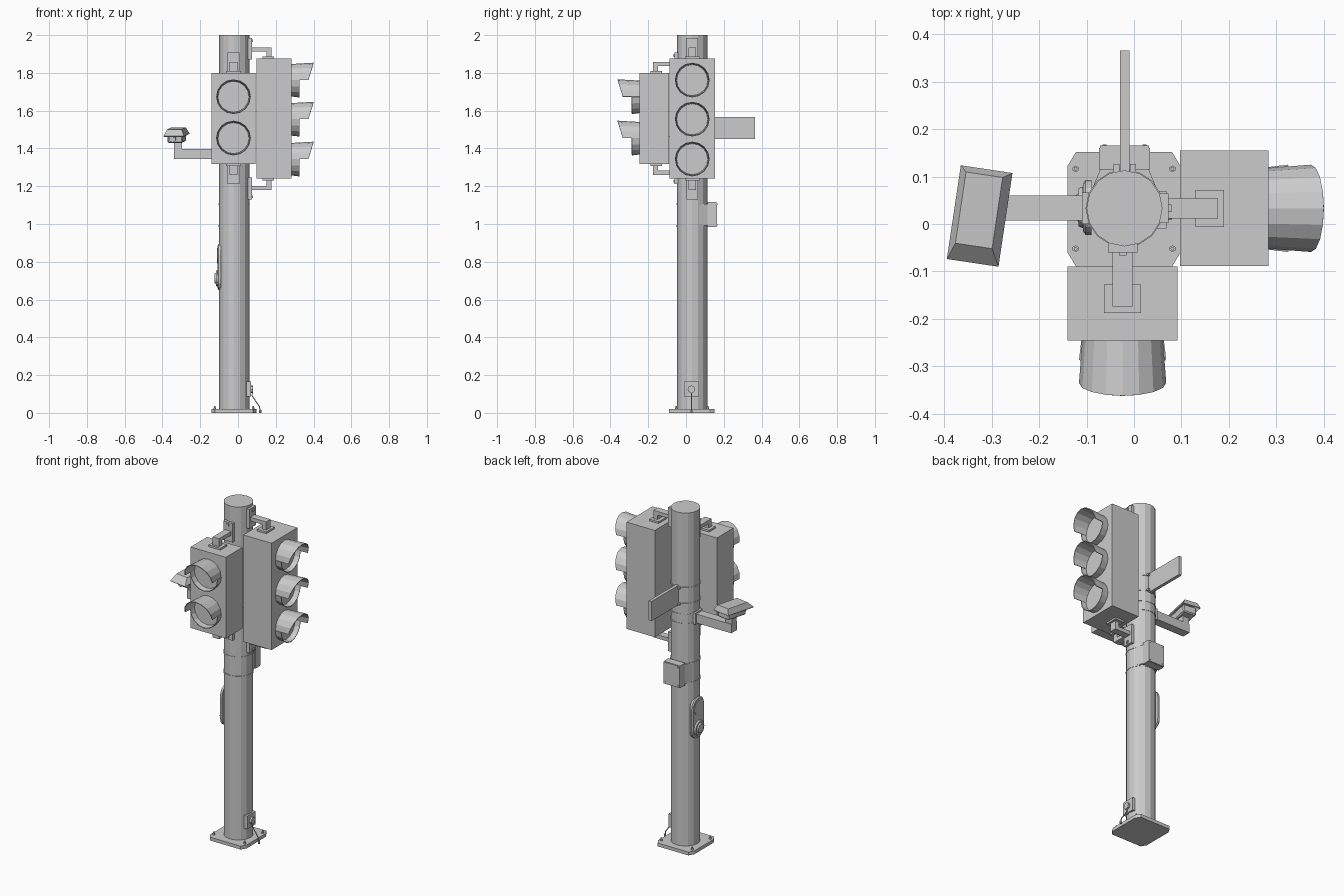
import bpy, bmesh, math
from mathutils import Matrix, Vector

if "Cube" in bpy.data.objects:
    bpy.data.objects.remove(bpy.data.objects["Cube"])

PX, PY, PR = -0.02, 0.033, 0.08      # pole centre and radius
POLE = Matrix.Translation((PX, PY, 0))


def finish(name, bm, M=Matrix(), recalc=True):
    if recalc:
        bmesh.ops.recalc_face_normals(bm, faces=bm.faces)
    bm.transform(M)
    me = bpy.data.meshes.new(name)
    bm.to_mesh(me)
    bm.free()
    ob = bpy.data.objects.new(name, me)
    bpy.context.collection.objects.link(ob)
    return ob


def box(name, lo, hi, M=Matrix(), bevel=0):
    bm = bmesh.new()
    lo, hi = Vector(lo), Vector(hi)
    bmesh.ops.create_cube(bm, size=1, matrix=Matrix.Translation((lo + hi) / 2) @ Matrix.Diagonal((*(hi - lo), 1)))
    if bevel:
        bmesh.ops.bevel(bm, geom=bm.edges[:], offset=bevel, segments=1, affect='EDGES')
    return finish(name, bm, M)


def cyl(name, base, r, h, n=16, axis='Z', M=Matrix(), r2=None):
    # cylinder growing from base along axis
    R = {'Z': Matrix(), 'X': Matrix.Rotation(math.pi / 2, 4, 'Y'), '-X': Matrix.Rotation(-math.pi / 2, 4, 'Y'),
         'Y': Matrix.Rotation(-math.pi / 2, 4, 'X'), '-Y': Matrix.Rotation(math.pi / 2, 4, 'X')}[axis]
    bm = bmesh.new()
    bmesh.ops.create_cone(bm, cap_ends=True, segments=n, radius1=r, radius2=r if r2 is None else r2, depth=h,
                          matrix=Matrix.Translation(base) @ R @ Matrix.Translation((0, 0, h / 2)))
    return finish(name, bm, M)


def prism(name, pts, h, M=Matrix(), inset=0.0):
    # extruded outline with optional sloped rim on top
    bm = bmesh.new()
    f = bm.faces.new([bm.verts.new((x, y, 0)) for x, y in pts])
    ext = bmesh.ops.extrude_face_region(bm, geom=[f])['geom']
    bmesh.ops.translate(bm, verts=[v for v in ext if isinstance(v, bmesh.types.BMVert)], vec=(0, 0, h))
    if inset:
        top = [g for g in ext if isinstance(g, bmesh.types.BMFace)]
        bmesh.ops.recalc_face_normals(bm, faces=bm.faces)
        bmesh.ops.inset_region(bm, faces=top, thickness=inset, depth=inset * 0.7)
    return finish(name, bm, M)


def visor(name, y, z, M, r=0.09, n=16):
    # long hood over the upper half, short rim round the lower half
    bm = bmesh.new()
    for a0, count, r0, length in ((0, n // 2, r - 0.007, lambda s: 0.09 + 0.027 * s),
                                  (math.pi, n // 2, r - 0.005, lambda s: 0.042)):
        rows = []
        for i in range(count + 1):
            a = a0 + math.pi * i / count
            c, s = math.cos(a), math.sin(a)
            rows.append((bm.verts.new((r0 * c, y, z + r0 * s)),
                         bm.verts.new((r * c, y - length(s), z + r * s))))
        for (p, q), (u, v) in zip(rows, rows[1:]):
            bm.faces.new((p, q, v, u))
    ob = finish(name, bm, M)
    sol = ob.modifiers.new("thickness", 'SOLIDIFY')
    sol.thickness = 0.004
    sol.offset = 0


def signal(name, M, w, near, far, z0, z1, lamps, arm_gap, pad_y, plate):
    # signal head facing local -y, measured from the pole axis
    box(name + "_housing", (-w / 2, -far, z0), (w / 2, -near, z1), M)
    for i, z in enumerate(lamps):
        cyl(f"{name}_lens_{i}", (0, -far, z), 0.083, 0.012, 16, '-Y', M)
        visor(f"{name}_visor_{i}", -far, z, M)
    for side, zf, s in (("top", z1, 1), ("bottom", z0, -1)):
        def zbox(part, x, ya, yb, a, b):
            a, b = sorted((zf + s * a, zf + s * b))
            box(f"{name}_{side}_{part}", (-x, ya, a), (x, yb, b), M)
        zbox("pad", 0.039, -pad_y - 0.03, -pad_y + 0.03, 0, 0.011)
        zbox("riser", 0.021, -pad_y - 0.017, -pad_y + 0.01, 0.011, arm_gap)
        zbox("arm", 0.021, -pad_y - 0.017, -PR, arm_gap, arm_gap + 0.022)
        zbox("wall_plate", 0.031, -PR - 0.013, -PR + 0.01, -0.005, plate)
        zbox("wall_bolt", 0.008, -PR - 0.019, -PR, plate - 0.022, plate - 0.008)


# pole and base plate
cyl("pole", (PX, PY, 0.015), PR, 1.985)
prism("base_plate", [(-0.122, -0.09), (0.08, -0.09), (0.098, -0.06), (0.098, 0.122), (0.08, 0.152),
                     (-0.122, 0.152), (-0.14, 0.122), (-0.14, -0.06)], 0.02)
for i, (x, y) in enumerate([(x, y) for x in (-0.123, 0.081) for y in (-0.052, 0.116)]):
    cyl(f"anchor_nut_{i}", (x, y, 0.02), 0.007, 0.009, 6)
    cyl(f"anchor_stud_{i}", (x, y, 0.02), 0.004, 0.017, 8)

# two lamp head on the front, three lamp head on the right
signal("front_signal", POLE @ Matrix.Translation((-0.004, 0, 0)), 0.232, 0.123, 0.278, 1.318, 1.80,
       (1.674, 1.455), 0.036, 0.19, 0.107)
signal("side_signal", POLE @ Matrix.Rotation(math.pi / 2, 4, 'Z'), 0.243, 0.117, 0.303, 1.24, 1.875,
       (1.762, 1.555, 1.344), 0.038, 0.18, 0.11)

# straps round the pole
for i, z in enumerate((0.985, 1.10, 1.335, 1.39, 1.455, 1.55)):
    cyl(f"strap_{i}", (PX, PY, z), PR + 0.002, 0.009)

# flag sign on the back
box("flag_sign", (-0.029, PY + PR - 0.01, 1.45), (-0.01, 0.365, 1.566))
for z in (1.455, 1.55):
    for x in (-0.037, -0.002):
        box("sign_clamp", (x - 0.006, 0.1, z), (x + 0.006, 0.126, z + 0.01))

# control box with tapered saddle
prism("control_box_saddle", [(-0.09, 0.07), (0.05, 0.07), (0.028, 0.122), (-0.068, 0.122)], 0.115,
      Matrix.Translation((0, 0, 0.992)))
box("control_box", (-0.074, 0.115, 0.985), (0.034, 0.16, 1.117))
box("control_box_lid", (-0.072, 0.16, 0.987), (0.032, 0.165, 1.115))
for x in (-0.062, 0.022):
    for z in (0.997, 1.105):
        cyl("lid_screw", (x, 0.165, z), 0.004, 0.002, 8, 'Y')

# camera bracket
box("camera_arm", (-0.34, 0.007, 1.344), (-0.09, 0.06, 1.397))
box("camera_arm_plate", (-0.11, 0.0, 1.335), (-0.09, 0.066, 1.405))
box("camera_post", (-0.34, 0.012, 1.397), (-0.297, 0.055, 1.44))

# camera with sloped hood, turned and tipped forward
CAM = Matrix.Translation((-0.325, 0.018, 1.455)) @ Matrix.Rotation(math.radians(-8.5), 4, 'Z') \
    @ Matrix.Rotation(math.radians(4), 4, 'X')
box("camera_body", (-0.04, -0.06, -0.022), (0.04, 0.08, 0.027), CAM, 0.006)
cyl("camera_lens_ring", (-0.012, -0.06, 0.0), 0.018, 0.01, 12, '-Y', CAM)
cyl("camera_lens", (-0.012, -0.07, 0.0), 0.012, 0.003, 12, '-Y', CAM)
bm = bmesh.new()
lower = [bm.verts.new(p) for p in ((-0.055, -0.1, 0.017), (0.055, -0.1, 0.017), (0.055, 0.1, 0.017), (-0.055, 0.1, 0.017))]
upper = [bm.verts.new(p) for p in ((-0.042, -0.062, 0.05), (0.036, -0.062, 0.05), (0.036, 0.09, 0.05), (-0.042, 0.09, 0.05))]
bm.faces.new(upper)
for i in range(4):
    j = (i + 1) % 4
    bm.faces.new((lower[i], lower[j], upper[j], upper[i]))
hood = finish("camera_hood", bm, CAM)
hood.modifiers.new("thickness", 'SOLIDIFY').thickness = 0.005

# pedestrian push button: pill outline standing on the left of the pole


def pill(r, half):
    return [(r * math.cos(a), r * math.sin(a) + (half if k < 9 else -half))
            for k, a in ((k, math.pi * (k if k < 9 else k - 1) / 8) for k in range(18))]


BTN = Matrix.Translation((-0.09, 0.035, 0.772)) @ Matrix(((0, 0, -1, 0), (-1, 0, 0, 0), (0, 1, 0, 0), (0, 0, 0, 1)))
prism("button_unit", pill(0.058, 0.064), 0.012, BTN, 0.008)
cyl("button_indicator", (0, 0.06, 0.015), 0.042, 0.005, 16, 'Z', BTN)
cyl("button_collar", (0, -0.06, 0.015), 0.045, 0.012, 16, 'Z', BTN, 0.04)
cyl("button_cap", (0, -0.06, 0.025), 0.031, 0.009, 16, 'Z', BTN, 0.025)

# cable outlet near the base
box("outlet_box", (0.045, -0.01, 0.087), (0.068, 0.069, 0.165))
cyl("outlet_gland", (0.068, 0.029, 0.125), 0.02, 0.012, 8, 'X')
cu = bpy.data.curves.new("outlet_cable", 'CURVE')
cu.dimensions = '3D'
cu.bevel_depth = 0.003
cu.bevel_resolution = 1
cu.use_fill_caps = True
pts = [(0.076, 0.029, 0.115), (0.075, 0.029, 0.09), (0.095, 0.029, 0.06), (0.113, 0.029, 0.035), (0.118, 0.029, 0.006)]
sp = cu.splines.new('POLY')
sp.points.add(len(pts) - 1)
for p, co in zip(sp.points, pts):
    p.co = (*co, 1)
bpy.context.collection.objects.link(bpy.data.objects.new("outlet_cable", cu))
cyl("cable_plug", (0.118, 0.029, 0), 0.006, 0.016, 8)
